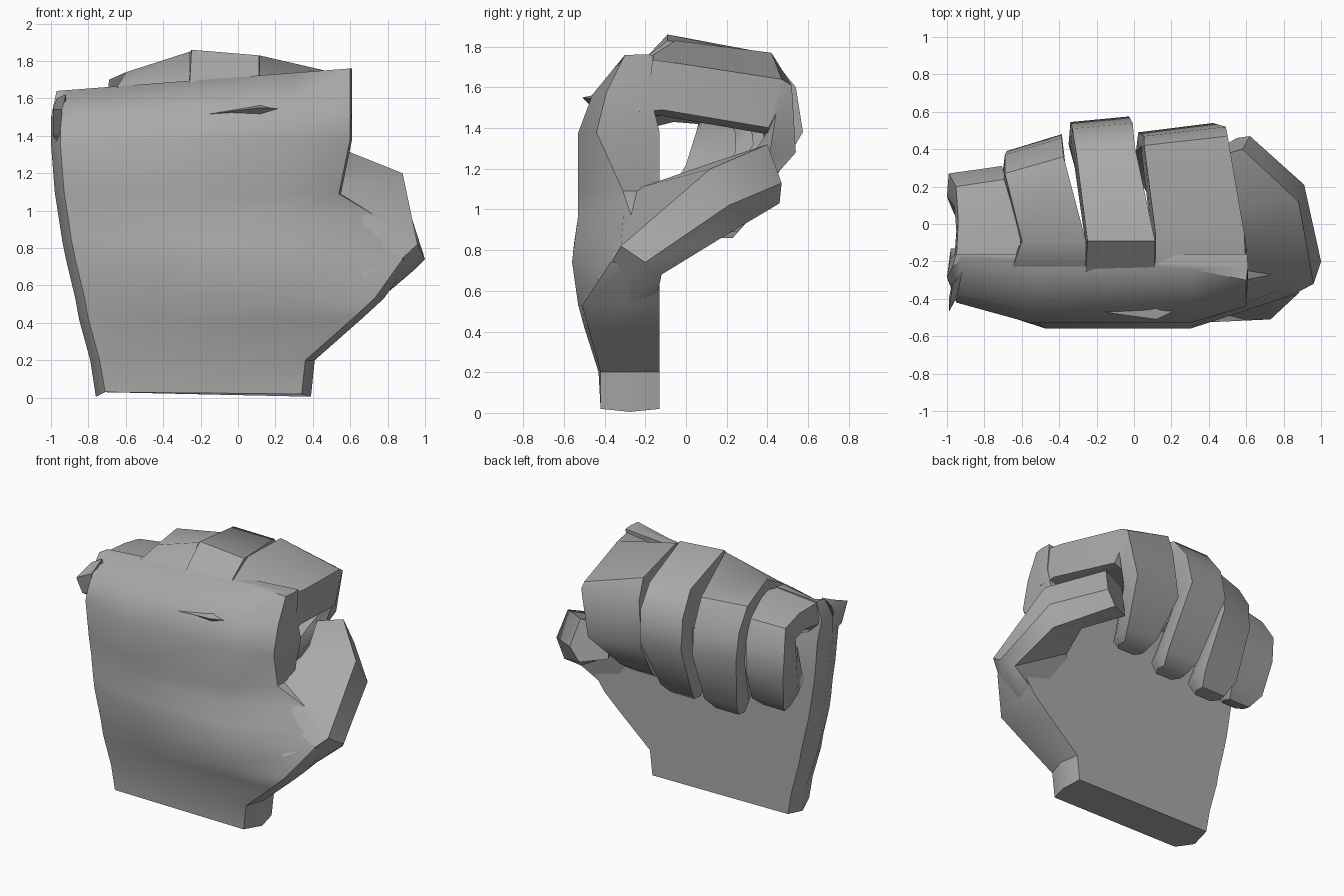
import bpy, bmesh, math

grey = bpy.data.materials.new("matte grey")
grey.diffuse_color = (0.4, 0.4, 0.4, 1)


def loft(name, rings, angle=40):
    """Skin a closed tube through matching rings of points."""
    bm = bmesh.new()
    loops = [[bm.verts.new(p) for p in ring] for ring in rings]
    n = len(loops[0])
    for a, b in zip(loops, loops[1:]):
        for i in range(n):
            j = (i + 1) % n
            bm.faces.new((a[i], a[j], b[j], b[i]))
    bm.faces.new(loops[0][::-1])
    bm.faces.new(loops[-1])
    bmesh.ops.recalc_face_normals(bm, faces=bm.faces)
    me = bpy.data.meshes.new(name)
    bm.to_mesh(me)
    bm.free()
    me.materials.append(grey)
    ob = bpy.data.objects.new(name, me)
    bpy.context.collection.objects.link(ob)
    bpy.ops.object.select_all(action='DESELECT')
    ob.select_set(True)
    bpy.context.view_layer.objects.active = ob
    bpy.ops.object.shade_smooth_by_angle(angle=math.radians(angle))
    return ob


# Palm, wrist and thumb root: left x, right x, left z, right z, front y (left, middle, right), back y
palm_rows = [
    (-.76, .34, .03, .02, -.42, -.42, -.42, -.13),
    (-.79, .36, .20, .20, -.42, -.43, -.42, -.13),
    (-.85, .61, .42, .42, -.43, -.50, -.48, -.13),
    (-.87, .73, .53, .53, -.43, -.53, -.51, -.13),
    (-.92, .88, .74, .74, -.43, -.56, -.37, -.13),
    (-.94, .88, .84, .82, -.42, -.55, -.31, -.13),
    (-.96, .74, .97, .97, -.41, -.53, -.27, -.13),
    (-.98, .54, 1.10, 1.09, -.41, -.53, -.31, -.13),
    (-1.0, .60, 1.36, 1.38, -.42, -.53, -.44, -.13),
    (-1.0, .60, 1.50, 1.58, -.37, -.46, -.39, -.18),
    (-.97, .60, 1.64, 1.76, -.18, -.24, -.30, -.16),
]
rings = []
for k, (xl, xr, zl, zr, fl, fm, fr, yb) in enumerate(palm_rows):
    mid = (min(fl, fr) + yb) / 2
    side = .05 if k < 5 else .01
    pts = [(xl + .05, fl), (xl + .45, fm), (min(xr - .2, .30), fm), (xr, fr),
           (xr + side, (fr + yb) / 2), (xr + side / 2, yb), (xl + .02, yb), (xl, mid)]
    ring = [(x, y, zl + (zr - zl) * (x - xl) / (xr - xl)) for x, y in pts]
    if k == 0:
        for i in (4, 7):
            ring[i] = (ring[i][0], ring[i][1], .005)
    rings.append(ring)
loft("palm", rings)

# Thumb, a broad curved sheet: upper, ridge, outer, lower and inner point of each section
loft("thumb", [
    [(.50, -.30, 1.07), (.70, -.46, .58), (.75, -.28, .52), (.72, -.15, .54), (.45, -.16, .90)],
    [(.54, -.22, 1.11), (.96, -.32, .82), (1.0, -.20, .74), (.94, -.12, .68), (.50, -.10, .93)],
    [(.51, .10, 1.22), (.88, .12, 1.20), (.91, .21, 1.02), (.86, .19, .87), (.54, .10, 1.02)],
    [(.40, .35, 1.28), (.58, .40, 1.32), (.62, .47, 1.13), (.55, .46, 1.03), (.38, .36, 1.06)],
])


def finger(name, skew, sections, low=.3):
    """Each section: left x, right x, outer (y, z), inner (y, z), right side drop."""
    out = []
    for k, (xl, xr, (yo, zo), (yi, zi), drop) in enumerate(sections):
        w = xr - xl
        f = low if k < 3 else .45
        ym, zm = yo * f + yi * (1 - f), zo * f + zi * (1 - f)
        s = skew if 1 < k < 5 else 0
        out.append([(xl + .03 * w, yo - s, zo), (xr - .02 * w, yo, zo - drop),
                    (xr, ym, zm), (xr - .18 * w, yi, zi),
                    (xl + .18 * w, yi, zi), (xl, ym - s / 2, zm)])
    return loft(name, out, 48)


# Four curled fingers
finger("index_finger", .05, [
    (.10, .61, (-.27, 1.69), (-.25, 1.46), -.06),
    (.10, .60, (-.05, 1.83), (-.12, 1.46), .11),
    (.04, .51, (.47, 1.77), (.40, 1.37), .13),
    (.04, .50, (.52, 1.62), (.38, 1.35), .01),
    (.01, .43, (.54, 1.28), (.30, 1.23), 0),
    (.05, .32, (.31, 1.02), (.11, 1.01), 0),
    (.08, .28, (.23, .96), (.13, .96), 0),
], .08)
finger("middle_finger", .03, [
    (-.27, .12, (-.26, 1.68), (-.22, 1.46), -.02),
    (-.26, .12, (-.09, 1.86), (-.10, 1.48), .03),
    (-.32, .01, (.42, 1.77), (.30, 1.42), .02),
    (-.34, .00, (.54, 1.60), (.32, 1.40), 0),
    (-.35, -.02, (.575, 1.38), (.33, 1.32), 0),
    (-.29, -.02, (.33, .97), (.10, .98), 0),
    (-.25, -.05, (.25, .89), (.13, .89), 0),
])
finger("ring_finger", .09, [
    (-.66, -.25, (-.23, 1.66), (-.20, 1.44), -.03),
    (-.61, -.25, (-.09, 1.74), (-.12, 1.46), -.11),
    (-.70, -.37, (.36, 1.70), (.22, 1.42), -.02),
    (-.70, -.38, (.46, 1.54), (.24, 1.38), 0),
    (-.69, -.38, (.48, 1.34), (.24, 1.28), 0),
    (-.64, -.36, (.31, .95), (.07, .96), 0),
    (-.60, -.40, (.23, .86), (.12, .86), 0),
])
finger("little_finger", .04, [
    (-.96, -.60, (-.18, 1.63), (-.18, 1.40), -.03),
    (-.95, -.60, (.02, 1.62), (-.06, 1.43), -.04),
    (-.96, -.68, (.24, 1.58), (.06, 1.42), -.02),
    (-1.0, -.70, (.31, 1.44), (.05, 1.38), 0),
    (-.99, -.70, (.31, 1.25), (.00, 1.22), 0),
    (-.95, -.68, (.21, 1.00), (-.08, 1.08), 0),
    (-.90, -.72, (.13, .93), (.02, .96), 0),
])

# Thin skin fold across the knuckles, and the fin at the little finger side
loft("knuckle_fold", [
    [(-.25, -.46, 1.505), (-.24, -.42, 1.52), (-.24, -.42, 1.49)],
    [(.12, -.51, 1.55), (.12, -.42, 1.57), (.12, -.45, 1.49)],
    [(.29, -.43, 1.54), (.28, -.39, 1.545), (.28, -.41, 1.52)],
])
loft("side_fin", [
    [(-.97, -.32, 1.60), (-.92, -.27, 1.62), (-.92, -.25, 1.56)],
    [(-.99, -.47, 1.54), (-.94, -.36, 1.54), (-.97, -.30, 1.50)],
    [(-.99, -.40, 1.40), (-.94, -.38, 1.40), (-.96, -.34, 1.36)],
])
